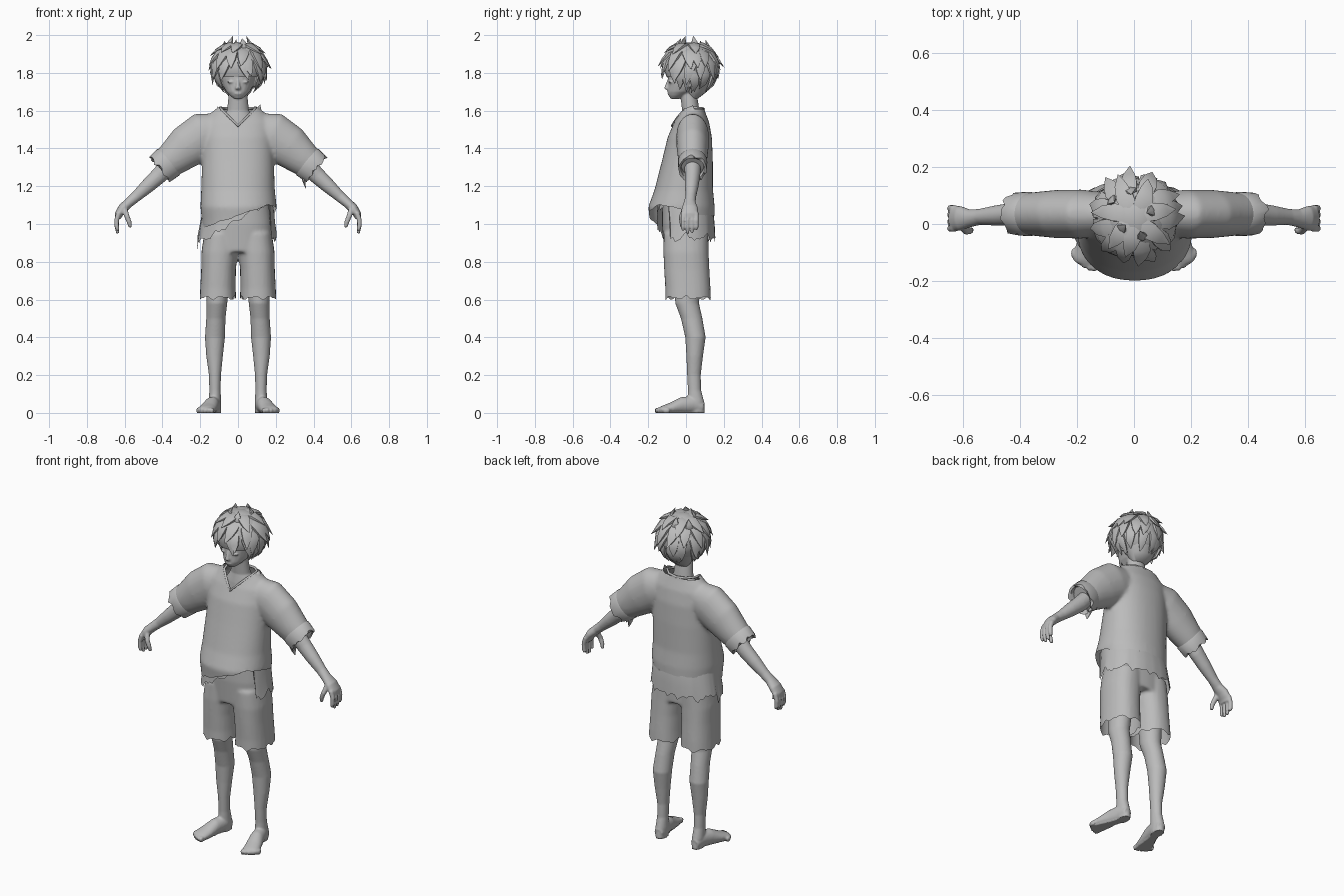
import bpy, bmesh, math, random
from mathutils import Vector, Matrix

random.seed(4)
cube = bpy.data.objects.get("Cube")
if cube:
    bpy.data.objects.remove(cube)

X, Y, Z = Vector((1, 0, 0)), Vector((0, 1, 0)), Vector((0, 0, 1))
grey = bpy.data.materials.new("plain_grey")
grey.use_nodes = True
grey.diffuse_color = (0.5, 0.5, 0.5, 1)
grey.node_tree.nodes["Principled BSDF"].inputs["Base Color"].default_value = (0.5, 0.5, 0.5, 1)


def loft(bm, stations, n=24, side=Y, axis=None, power=2.0, caps=True):
    """Skin elliptical rings; each station is x, y, z, radius across, radius along side."""
    pts = [Vector(s[:3]) for s in stations]
    rings = []
    for i, s in enumerate(stations):
        t = axis or (pts[min(i + 1, len(pts) - 1)] - pts[max(i - 1, 0)])
        u = t.cross(side).normalized()
        v = (side - side.project(t)).normalized()
        ring = []
        for k in range(n):
            a = math.tau * k / n
            c, d = math.cos(a), math.sin(a)
            c = math.copysign(abs(c) ** (2 / power), c)
            d = math.copysign(abs(d) ** (2 / power), d)
            ring.append(bm.verts.new(pts[i] + u * c * s[3] + v * d * s[4]))
        rings.append(ring)
    for a, b in zip(rings, rings[1:]):
        for k in range(n):
            bm.faces.new((a[k], a[(k + 1) % n], b[(k + 1) % n], b[k]))
    if caps:
        bm.faces.new(rings[0])
        bm.faces.new(rings[-1][::-1])
    return rings


def ball(bm, centre, radii):
    m = Matrix.Translation(centre) @ Matrix.Diagonal((*radii, 1))
    bmesh.ops.create_uvsphere(bm, u_segments=24, v_segments=16, radius=1, matrix=m)


def finish(name, bm, angle=50):
    bmesh.ops.recalc_face_normals(bm, faces=bm.faces)
    me = bpy.data.meshes.new(name)
    bm.to_mesh(me)
    bm.free()
    ob = bpy.data.objects.new(name, me)
    bpy.context.collection.objects.link(ob)
    me.materials.append(grey)
    shade(ob, angle)
    return ob


def shade(ob, angle=50):
    bpy.ops.object.select_all(action='DESELECT')
    ob.select_set(True)
    bpy.context.view_layer.objects.active = ob
    bpy.ops.object.shade_smooth_by_angle(angle=math.radians(angle))


def fuse(name, bm, voxel, smooth):
    """Merge overlapping solids into one soft skin."""
    ob = finish(name, bm)
    rem = ob.modifiers.new("merge", 'REMESH')
    rem.mode, rem.voxel_size = 'VOXEL', voxel
    soft = ob.modifiers.new("soften", 'SMOOTH')
    soft.iterations, soft.factor = smooth, 0.5
    dg = bpy.context.evaluated_depsgraph_get()
    me = bpy.data.meshes.new_from_object(ob.evaluated_get(dg))
    ob.modifiers.clear()
    ob.data = me
    me.materials.clear()
    me.materials.append(grey)
    shade(ob)
    return ob


def trim(ob, edge, keep_above=True):
    """Open a cloth shell along an edge height and snap the rim to it."""
    bm = bmesh.new()
    bm.from_mesh(ob.data)
    gone = []
    for f in bm.faces:
        c = f.calc_center_median()
        if (c.z < edge(c.x, c.y)) == keep_above:
            gone.append(f)
    bmesh.ops.delete(bm, geom=gone, context='FACES')
    for v in bm.verts:
        if v.is_boundary and abs(v.co.z - edge(v.co.x, v.co.y)) < 0.03:
            v.co.z = edge(v.co.x, v.co.y)
    bm.to_mesh(ob.data)
    bm.free()


def jag(x, y, count, depth):
    a = math.atan2(y, x) * count / math.tau
    return depth * (abs((a % 1) - 0.5) + 0.6 * abs((a * 1.7 % 1) - 0.5))


def mirrored(stations, s):
    return [(p[0] * s, *p[1:]) for p in stations]


# Head with neck, nose, ears and lips
bm = bmesh.new()
loft(bm, [(0, -.06, 1.662, .02, .02), (0, -.045, 1.68, .042, .047), (0, -.02, 1.70, .062, .077),
          (0, .01, 1.73, .08, .105), (0, .02, 1.77, .092, .115), (0, .025, 1.82, .096, .12),
          (0, .03, 1.9, .08, .1)], axis=Z)
loft(bm, [(0, .03, 1.45, .12, .07), (0, .03, 1.55, .09, .06), (0, .025, 1.6, .058, .046),
          (0, .015, 1.68, .05, .044), (0, .015, 1.74, .05, .045)], axis=Z)
loft(bm, [(0, -.09, 1.765, .006, .008), (0, -.098, 1.735, .010, .012), (0, -.101, 1.717, .015, .015),
          (0, -.09, 1.708, .012, .01)], axis=Z)
ball(bm, (0, -.09, 1.69), (.02, .009, .005))
for s in (-1, 1):
    ball(bm, (s * .095, .02, 1.755), (.014, .024, .035))
    ball(bm, (s * .036, -.082, 1.752), (.022, .011, .006))
fuse("head", bm, .005, 3)

# Hair cap and pointed locks
C, R = Vector((.004, .024, 1.83)), Vector((.135, .138, .132))


def on_hair(az, el, k):
    a, e = math.radians(az), math.radians(el)
    d = Vector((math.sin(a) * math.cos(e), -math.cos(a) * math.cos(e), math.sin(e)))
    return C + R * d * k


def lock(bm, points, width, thick):
    out = (points[1] - C).normalized()
    side = (points[-1] - points[0]).cross(out).normalized()
    loft(bm, [(*p, thick * f, width * f) for p, f in zip(points, (.8, 1, .7, .03))], 6, side)


bm = bmesh.new()
ball(bm, C, R)
low = [f for f in bm.faces if f.calc_center_median().z < 1.79 and f.calc_center_median().y < .015]
bmesh.ops.delete(bm, geom=low, context='FACES')
for el, count, width, flare in ((78, 7, .036, 1.2), (52, 12, .036, 1.25), (26, 15, .034, 1.24), (2, 13, .03, 1.14)):
    for i in range(count):
        az = 360 * (i + .5 * (el in (52, 2))) / count + random.uniform(-8, 8)
        front = math.cos(math.radians(az))
        if el < 10 and front > -.05:
            continue
        drop = random.uniform(48, 62) - (12 * max(front, 0) ** 4 if el < 30 else 0)
        k = flare + random.uniform(-.05, .06)
        sway = random.uniform(-14, 14)
        lock(bm, [on_hair(az, el, .9), on_hair(az + sway * .3, el - drop * .35, 1.03),
                  on_hair(az + sway * .7, el - drop * .7, 1.1), on_hair(az + sway, el - drop, k)], width, .013)
for az, el, k in ((20, 66, 1.22), (-50, 70, 1.28), (110, 70, 1.29), (190, 56, 1.25), (-125, 52, 1.25)):
    lock(bm, [on_hair(az, el - 14, .9), on_hair(az, el - 9, 1), on_hair(az, el - 3, 1.1),
              on_hair(az, el + 6, k)], .025, .013)
for s in (-1, 1):
    for az, tip in ((62, -50), (80, -58), (98, -62)):
        lock(bm, [on_hair(s * az, 5, .9), on_hair(s * az, -15, 1), on_hair(s * az, -36, 1.03),
                  on_hair(s * (az - 5), tip, 1.18)], .028, .012)
loft(bm, [(0, .04, 1.665, .04, .025), (0, .05, 1.70, .07, .06), (0, .05, 1.76, .1, .085)], 16, axis=Z)
finish("hair", bm, 40)

# Loose shirt: body and both sleeves, then hem and V neck openings
bm = bmesh.new()
loft(bm, [(0, -.02, .9, .185, .165), (0, -.02, 1.02, .192, .172), (.003, -.024, 1.09, .202, .176),
          (0, -.012, 1.18, .195, .155), (0, .008, 1.34, .19, .134), (0, .02, 1.46, .187, .117),
          (0, .03, 1.54, .18, .092), (0, .035, 1.59, .14, .068), (0, .035, 1.64, .085, .05)],
     40, axis=Z, power=2.2)
for s in (-1, 1):
    loft(bm, mirrored([(.08, .035, 1.5, .09, .07), (.18, .035, 1.472, .122, .086), (.27, .035, 1.41, .115, .085),
                       (.34, .035, 1.35, .095, .078), (.395, .035, 1.305, .08, .07)], s))
shirt = fuse("shirt", bm, .01, 8)


def shirt_hem(x, y):
    front = min(max(.5 - y / .12, 0), 1)
    slant = .35 * x - (.6 * (x - .16) if x > .16 else 0)
    return 1.04 + front * slant + jag(x, y, 9, .012)


def neckline(x, y):
    if abs(x) > .12 or z_far(y):
        return 9
    return 1.52 + .95 * abs(x) if y < .035 else 1.608


def z_far(y):
    return y < -.12 or y > .13


trim(shirt, shirt_hem)
trim(shirt, neckline, False)

# Collar band around the neck opening
cu = bpy.data.curves.new("collar", 'CURVE')
cu.dimensions, cu.bevel_depth, cu.bevel_resolution = '3D', .007, 2
half = [(.045, -.045, 1.564), (.086, -.008, 1.604), (.095, .045, 1.615), (.055, .083, 1.612)]
loop = [(0, -.073, 1.52)] + half + [(0, .093, 1.609)] + mirrored(half[::-1], -1)
sp = cu.splines.new('POLY')
sp.points.add(len(loop) - 1)
for p, co in zip(sp.points, loop):
    p.co = (*co, 1)
sp.use_cyclic_u = True
cu.materials.append(grey)
bpy.context.collection.objects.link(bpy.data.objects.new("collar", cu))

for s, name in ((1, "left"), (-1, "right")):
    # Rolled sleeve cuff
    bm = bmesh.new()
    rings = loft(bm, mirrored([(.355, .035, 1.338, .08, .07), (.368, .035, 1.328, .091, .078),
                               (.408, .035, 1.294, .087, .075), (.41, .035, 1.292, .073, .062),
                               (.36, .035, 1.334, .058, .052)], s), 28, axis=Vector((s * .77, 0, -.64)), caps=False)
    for v in rings[2]:
        v.co += Vector((s * .77, 0, -.64)) * random.uniform(-.008, .016)
    if s > 0:
        lock(bm, [Vector(p) for p in ((.34, .03, 1.27), (.345, .03, 1.24), (.352, .03, 1.215), (.36, .03, 1.185))],
             .03, .008)
    finish(name + "_cuff", bm)

    # Arm, hand, fingers and thumb
    bm = bmesh.new()
    loft(bm, mirrored([(.25, .035, 1.42, .05, .05), (.36, .035, 1.32, .046, .046), (.42, .035, 1.255, .044, .04),
                       (.48, .03, 1.2, .038, .036), (.54, .025, 1.145, .029, .028), (.575, .02, 1.115, .026, .031),
                       (.61, .02, 1.083, .026, .043), (.632, .02, 1.05, .021, .046), (.636, .02, 1.03, .016, .043)], s))
    for y, tip in ((-.016, .965), (.008, .95), (.032, .953), (.055, .97)):
        loft(bm, mirrored([(.63, y, 1.06, .014, .012), (.643, y, 1.02, .013, .012), (.642, y, .985, .012, .011),
                           (.636, y, tip, .009, .008)], s), 12)
    loft(bm, mirrored([(.603, -.005, 1.085, .016, .014), (.588, -.024, 1.04, .014, .014), (.576, -.024, 1.01, .013, .012),
                       (.57, -.02, .982, .009, .009)], s), 12)
    fuse(name + "_arm", bm, .005, 3)

    # Bare leg, foot and toes
    bm = bmesh.new()
    loft(bm, mirrored([(.1, 0, .8, .07, .075), (.108, .008, .66, .06, .068), (.112, .006, .58, .055, .063),
                       (.117, .03, .5, .051, .057), (.122, .05, .4, .053, .054), (.124, .046, .3, .044, .044),
                       (.122, .042, .2, .032, .036), (.122, .045, .12, .03, .035), (.122, .052, .06, .033, .044),
                       (.12, .055, 0, .03, .046)], s), axis=Z)
    loft(bm, mirrored([(.12, .09, .028, .028, .026), (.125, .04, .044, .046, .036), (.14, -.02, .04, .044, .04),
                       (.158, -.08, .024, .03, .046), (.17, -.125, .016, .021, .047), (.174, -.14, .014, .015, .04)], s),
         side=X)
    for i in range(5):
        ball(bm, (s * (.138 + .018 * i), -.148 + .0035 * i * i * .8, .014), (.0115, .02, .014))
    leg = fuse(name + "_leg", bm, .006, 3)
    for v in leg.data.vertices:
        v.co.z = max(v.co.z, 0) if v.co.z > .006 else 0

# Ragged shorts
bm = bmesh.new()
loft(bm, [(0, 0, .85, .18, .115), (0, -.005, 1.0, .18, .122), (0, -.005, 1.13, .165, .12)], 36, axis=Z, power=2.3)
for s in (-1, 1):
    loft(bm, mirrored([(.107, .012, .57, .098, .122), (.106, .01, .66, .094, .12), (.103, .004, .76, .092, .12),
                       (.097, 0, .85, .097, .12), (.09, 0, .95, .09, .118)], s), axis=Z, power=2.3)
shorts = fuse("shorts", bm, .009, 6)
trim(shorts, lambda x, y: .595 + jag(abs(x) - .107, y, 7, .035))

# Torn undershirt tail hanging below the shirt
bm = bmesh.new()
rings = loft(bm, [(0, -.01, 1.11, .183, .145), (0, -.003, 1.06, .192, .15), (-.004, 0, 1.0, .2, .152),
                  (-.006, 0, .9, .21, .155)], 72, axis=Z, power=2.2, caps=False)
for column in zip(*rings):
    x, y = column[-1].co.x, column[-1].co.y
    edge = .92 if y > 0 or x > .17 else min(.9 + .6 * (x + .2), 1.09)
    edge += jag(x, y, 11, .06) + random.uniform(-.012, .012) - .02
    for i, v in enumerate(column):
        v.co.z = 1.11 + (edge - 1.11) * i / 3
finish("torn_shirt_tail", bm)
